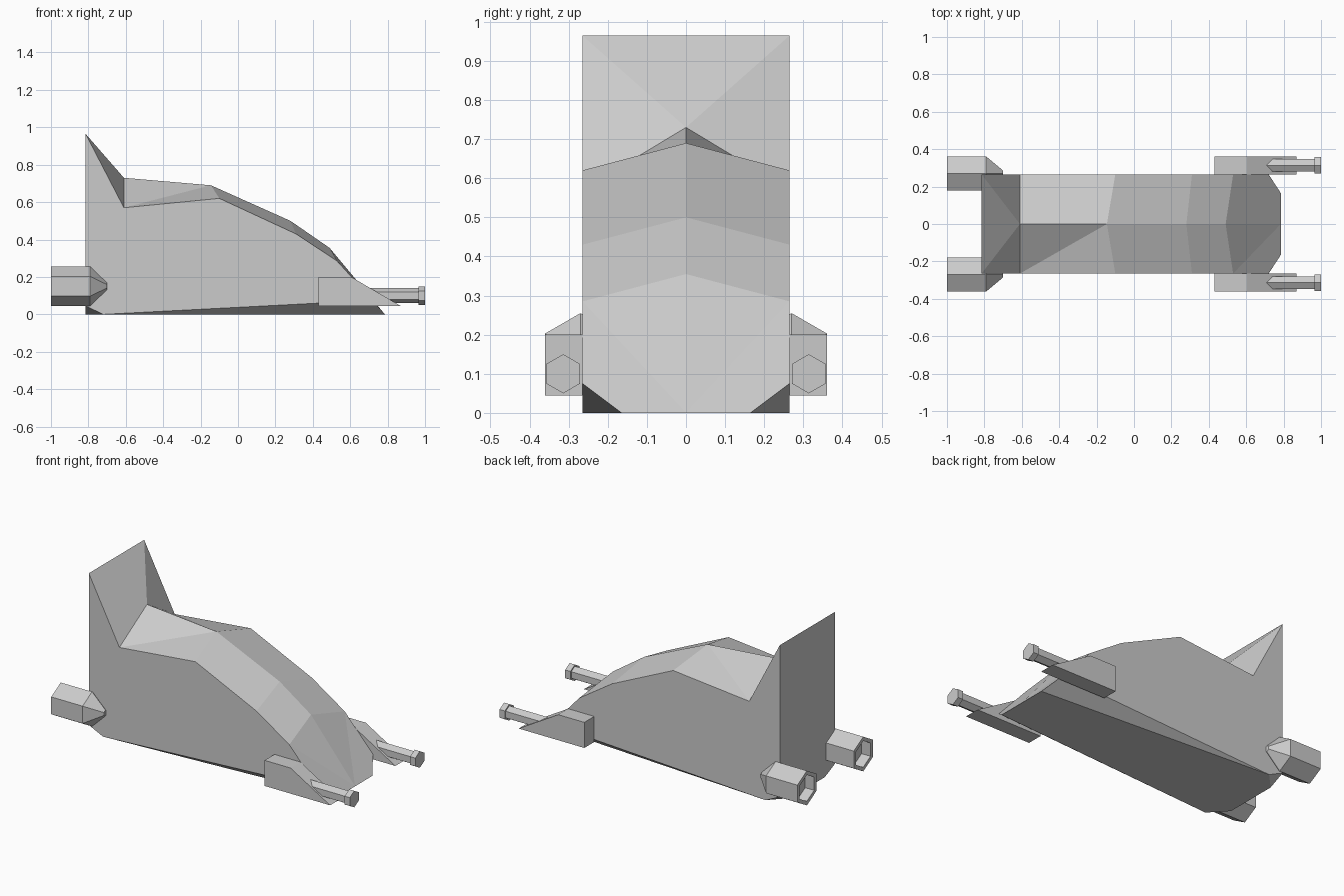
import bpy, bmesh, math

if "Cube" in bpy.data.objects:
    bpy.data.objects.remove(bpy.data.objects["Cube"])

W, C = 0.265, 0.165   # hull half width, half width of clipped ends


def finish(name, bm):
    bmesh.ops.remove_doubles(bm, verts=bm.verts, dist=0.0005)
    bmesh.ops.recalc_face_normals(bm, faces=bm.faces)
    me = bpy.data.meshes.new(name)
    bm.to_mesh(me)
    bm.free()
    ob = bpy.data.objects.new(name, me)
    bpy.context.collection.objects.link(ob)
    return ob


def hex_lathe(name, y, z, rings):
    """Six-sided body along x from (x, radius) rings, capped at both ends."""
    bm = bmesh.new()
    loops = []
    for x, r in rings:
        angles = [math.radians(90 + 60 * k) for k in range(6)]
        loops.append([bm.verts.new((x, y + r * math.cos(a), z + r * math.sin(a))) for a in angles])
    for a, b in zip(loops, loops[1:]):
        for k in range(6):
            n = (k + 1) % 6
            bm.faces.new((a[k], a[n], b[n], b[k]))
    bm.faces.new(loops[0])
    bm.faces.new(loops[-1])
    return finish(name, bm)


def prism(name, profile, y0, y1):
    """Extrude an x-z profile between two y values."""
    bm = bmesh.new()
    face = bm.faces.new([bm.verts.new((x, y0, z)) for x, z in profile])
    ext = bmesh.ops.extrude_face_region(bm, geom=[face])
    moved = [v for v in ext["geom"] if isinstance(v, bmesh.types.BMVert)]
    bmesh.ops.translate(bm, verts=moved, vec=(0, y1 - y0, 0))
    return finish(name, bm)


# Hull: centre ridge and side edge, mirrored across y
ridge = [(-0.61, 0.73), (-0.145, 0.69), (0.28, 0.50), (0.49, 0.355)]
edge = [(-0.61, 0.57), (-0.10, 0.62), (0.31, 0.43), (0.53, 0.285)]
bm = bmesh.new()
for s in (-1, 1):
    def add(*pts):
        bm.faces.new([bm.verts.new((x, s * y, z)) for x, y, z in pts])

    R = [(x, 0, z) for x, z in ridge]
    E = [(x, W, z) for x, z in edge]
    fin, fin_mid = (-0.815, W, 0.965), (-0.815, 0, 0.965)
    nose, nose_c, nose_w = (0.785, 0, 0), (0.785, C, 0), (0.72, W, 0.075)
    tail, tail_c, tail_w = (-0.815, 0, 0), (-0.815, C, 0), (-0.815, W, 0.045)
    belly = (-0.72, W, 0)
    # Rear fin slopes
    add(fin_mid, fin, R[0])
    add(fin, E[0], R[0])
    # Roof
    add(R[0], E[0], R[1])
    add(E[0], E[1], R[1])
    for i in (1, 2):
        add(R[i], E[i], E[i + 1], R[i + 1])
    # Nose
    add(R[3], E[3], nose)
    add(E[3], nose_w, nose_c, nose)
    # Side, back and underside
    add(fin, *E, nose_w, belly, tail_w)
    add(fin_mid, fin, tail_w, tail_c, tail)
    add(nose, nose_c, belly, tail_c, tail)
    add(nose_c, nose_w, belly)
    add(belly, tail_w, tail_c)
finish("hull", bm)

for side, s in (("right", -1), ("left", 1)):
    # Hollow rear thruster tapering into the hull
    hex_lathe(f"thruster_{side}", s * 0.27, 0.15,
              [(-0.94, 0.08), (-1.0, 0.08), (-1.0, 0.105), (-0.79, 0.105), (-0.70, 0.018)])
    # Front gun pod
    prism(f"gun_pod_{side}", [(0.43, 0.045), (0.87, 0.045), (0.605, 0.2), (0.43, 0.2)],
          s * W, s * 0.36)
    # Gun barrel with wider muzzle
    hex_lathe(f"gun_barrel_{side}", s * 0.314, 0.1,
              [(0.65, 0.04), (0.965, 0.04), (0.965, 0.05), (1.0, 0.05)])
